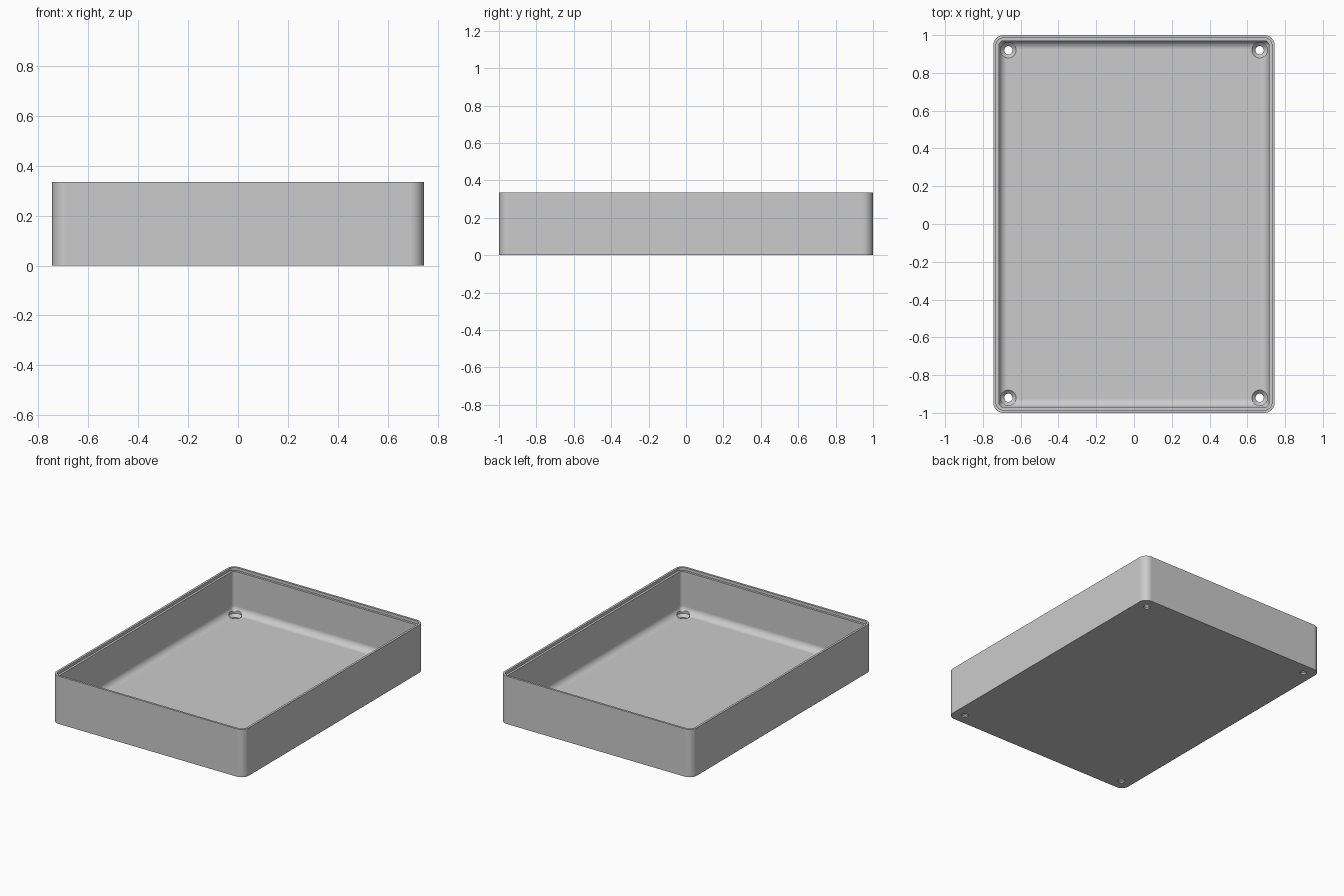
import bpy
import bmesh
from math import sin, cos, pi

cube = bpy.data.objects.get("Cube")
if cube:
    bpy.data.objects.remove(cube, do_unlink=True)

HALF_X, HALF_Y, HEIGHT = 0.745, 1.0, 0.335
CORNER, WALL, FLOOR, FILLET = 0.055, 0.03, 0.03, 0.045
SEGMENTS = 10

grey = bpy.data.materials.new("light_grey_plastic")
grey.use_nodes = True
grey.diffuse_color = (0.6, 0.6, 0.6, 1)
grey.node_tree.nodes["Principled BSDF"].inputs["Base Color"].default_value = grey.diffuse_color


def rounded_ring(inset, z):
    """Points of a rounded rectangle, inset from the outer wall."""
    r = max(CORNER - inset, 0.006)
    cx, cy = HALF_X - inset - r, HALF_Y - inset - r
    points = []
    for quarter, (sx, sy) in enumerate(((1, 1), (-1, 1), (-1, -1), (1, -1))):
        for i in range(SEGMENTS + 1):
            a = (quarter + i / SEGMENTS) * pi / 2
            points.append((sx * cx + r * cos(a), sy * cy + r * sin(a), z))
    return points


def circle(x, y, r, z, n=32):
    return [(x + r * cos(2 * pi * i / n), y + r * sin(2 * pi * i / n), z) for i in range(n)]


def loft(name, rings):
    """Skin a stack of rings and close both ends."""
    bm = bmesh.new()
    loops = [[bm.verts.new(p) for p in ring] for ring in rings]
    for a, b in zip(loops, loops[1:]):
        for i in range(len(a)):
            j = (i + 1) % len(a)
            bm.faces.new((a[i], a[j], b[j], b[i]))
    bm.faces.new(loops[0][::-1])
    bm.faces.new(loops[-1])
    bmesh.ops.recalc_face_normals(bm, faces=bm.faces)
    mesh = bpy.data.meshes.new(name)
    bm.to_mesh(mesh)
    bm.free()
    mesh.materials.append(grey)
    obj = bpy.data.objects.new(name, mesh)
    bpy.context.collection.objects.link(obj)
    return obj


# Tray: outer wall, stepped rim, inner wall, then a fillet down to the floor
profile = [(0, 0), (0, HEIGHT), (WALL / 2, HEIGHT),
           (WALL / 2, HEIGHT - 0.02), (WALL, HEIGHT - 0.02)]
for i in range(9):
    a = i / 8 * pi / 2
    profile.append((WALL + FILLET * (1 - cos(a)), FLOOR + FILLET * (1 - sin(a))))
tray = loft("tray", [rounded_ring(*p) for p in profile])

# Countersunk screw holes in the four corners
for sx in (-1, 1):
    for sy in (-1, 1):
        x, y = sx * (HALF_X - 0.08), sy * (HALF_Y - 0.08)
        steps = [(0.022, -0.05), (0.022, 0.01), (0.041, FLOOR - 0.001), (0.041, 0.12)]
        cutter = loft("screw_hole_cutter", [circle(x, y, r, z) for r, z in steps])
        cutter.hide_render = True
        cut = tray.modifiers.new("screw_hole", 'BOOLEAN')
        cut.operation = 'DIFFERENCE'
        cut.solver = 'EXACT'
        cut.object = cutter
        bpy.context.view_layer.objects.active = tray
        bpy.ops.object.modifier_apply(modifier=cut.name)
        bpy.data.objects.remove(cutter, do_unlink=True)

# Smooth corners and fillets, with flat walls and sharp rim edges
bpy.ops.object.select_all(action='DESELECT')
tray.select_set(True)
bpy.context.view_layer.objects.active = tray
bpy.ops.object.shade_smooth_by_angle(angle=pi / 6)
weighted = tray.modifiers.new("flat_walls", 'WEIGHTED_NORMAL')
weighted.keep_sharp = True
